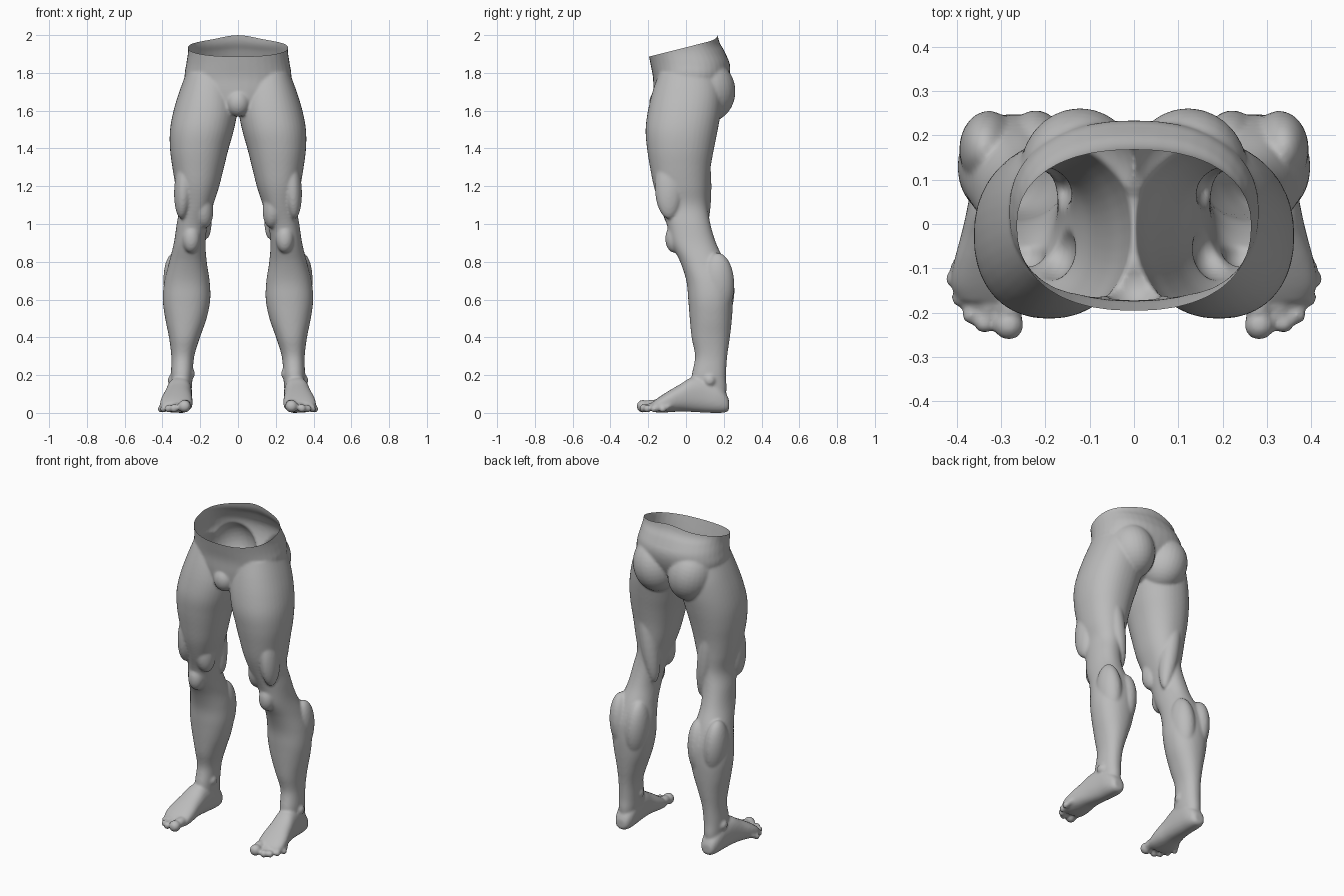
import bpy, bmesh, math
from mathutils import Matrix, Vector

if "Cube" in bpy.data.objects:
    bpy.data.objects.remove(bpy.data.objects["Cube"])

bm = bmesh.new()


def spline(rings, steps=5):
    """Smooth in-between rings (Catmull-Rom)."""
    out = []
    for i in range(len(rings) - 1):
        p = [rings[max(0, min(len(rings) - 1, i + k))] for k in (-1, 0, 1, 2)]
        for s in range(steps):
            t = s / steps
            out.append([0.5 * (2 * b + (c - a) * t + (2 * a - 5 * b + 4 * c - d) * t * t
                               + (3 * b - a - 3 * c + d) * t ** 3) for a, b, c, d in zip(*p)])
    return out + [rings[-1]]


def loft(rings, axis, n=2.2, sides=40, mirror=True):
    """Closed body from rings (position, x min, x max, min, max of third axis)."""
    for side in ((1, -1) if mirror else (1,)):
        loops = []
        for t, x0, x1, b0, b1 in spline(rings):
            loop = []
            for k in range(sides):
                a = 2 * math.pi * k / sides
                c, s = math.cos(a), math.sin(a)
                x = (x0 + x1) / 2 + (x1 - x0) / 2 * math.copysign(abs(c) ** (2 / n), c)
                b = (b0 + b1) / 2 + (b1 - b0) / 2 * math.copysign(abs(s) ** (2 / n), s)
                loop.append(bm.verts.new((side * x, b, t) if axis == 'Z' else (side * x, t, b)))
            loops.append(loop)
        for p, q in zip(loops, loops[1:]):
            for k in range(sides):
                j = (k + 1) % sides
                bm.faces.new((p[k], p[j], q[j], q[k]))
        bm.faces.new(loops[0])
        bm.faces.new(loops[-1])


def blob(center, radii, rot=(0, 0, 0)):
    """Mirrored pair of ellipsoids; rot in degrees."""
    r = Matrix.Identity(4)
    for ang, ax in zip(rot, 'XYZ'):
        r = Matrix.Rotation(math.radians(ang), 4, ax) @ r
    for side in (1, -1):
        m = Matrix.Diagonal((side, 1, 1, 1)) @ Matrix.Translation(center) @ r @ Matrix.Diagonal((*radii, 1))
        bmesh.ops.create_uvsphere(bm, u_segments=28, v_segments=18, radius=1, matrix=m)


# legs: z, inner x, outer x, front y, back y
loft([
    (0.06, .255, .345, .06, .205),
    (0.13, .245, .352, .03, .215),
    (0.20, .240, .355, .03, .212),
    (0.30, .232, .353, .048, .218),
    (0.40, .202, .365, .03, .232),
    (0.50, .167, .385, .02, .243),
    (0.60, .147, .398, .012, .248),
    (0.70, .150, .390, .002, .240),
    (0.80, .165, .365, -.03, .207),
    (0.90, .172, .340, -.078, .160),
    (1.00, .160, .325, -.102, .130),
    (1.10, .132, .310, -.138, .115),
    (1.20, .100, .330, -.170, .120),
    (1.30, .075, .347, -.190, .130),
    (1.40, .050, .360, -.206, .148),
    (1.50, .022, .360, -.214, .168),
    (1.60, .004, .342, -.202, .185),
    (1.70, .010, .312, -.178, .190),
    (1.80, .030, .275, -.145, .170)], 'Z')

# pelvis
loft([(z, -w, w, f, b) for z, w, f, b in (
    (1.58, .05, -.13, .06),
    (1.63, .13, -.165, .14),
    (1.70, .25, -.172, .195),
    (1.78, .282, -.175, .228),
    (1.85, .274, -.188, .232),
    (1.91, .265, -.200, .204),
    (1.96, .266, -.205, .172),
    (2.06, .266, -.210, .160))], 'Z', n=2.3, mirror=False)

blob((.122, .115, 1.705), (.135, .147, .165), (0, 12, 0))       # buttocks
blob((.0, -.13, 1.645), (.066, .065, .075))                      # crotch
blob((.248, -.062, .925), (.048, .048, .075))                    # kneecaps
blob((.19, -.06, 1.10), (.058, .068, .12), (0, 8, 0))            # inner thigh muscles
blob((.287, -.09, 1.20), (.05, .075, .17), (0, -4, 0))           # outer thigh muscles
blob((.222, .165, .65), (.07, .092, .18), (0, -4, 0))            # inner calves
blob((.328, .168, .68), (.066, .088, .17), (0, 4, 0))            # outer calves
blob((.205, .075, 1.2), (.055, .06, .28), (0, 8, 0))             # hamstrings
blob((.25, .105, .21), (.022, .03, .03))                         # inner ankle bones
blob((.350, .125, .175), (.022, .03, .03))                       # outer ankle bones

# feet: y, inner x, outer x, bottom z, top z
loft([
    (.228, .275, .330, .02, .07),
    (.212, .256, .345, .006, .105),
    (.17, .244, .358, .002, .15),
    (.10, .243, .366, .004, .19),
    (.03, .244, .378, .008, .19),
    (-.03, .244, .392, .010, .155),
    (-.09, .240, .408, .006, .120),
    (-.14, .242, .412, .004, .088),
    (-.175, .252, .395, .008, .062)], 'Y', n=2.4)

# toes: tip x, tip y, base x, base y, radius
for tx, ty, bx, by, r in (
        (.283, -.262, .275, -.14, .034),
        (.338, -.247, .312, -.13, .023),
        (.368, -.226, .342, -.12, .021),
        (.393, -.188, .368, -.10, .020),
        (.408, -.143, .388, -.07, .019)):
    tip, base = Vector((tx, ty + r, r + .004)), Vector((bx, by, .05))
    mid, d = (tip + base) / 2, tip - base
    blob(tip, (r, r, r))
    blob(mid, (r * .85, d.length * .62, r * .85),
         (math.degrees(math.atan2(-d.z, -d.y)), 0, math.degrees(math.atan2(d.x, -d.y))))

bmesh.ops.recalc_face_normals(bm, faces=bm.faces)
mesh = bpy.data.meshes.new("lower_body")
bm.to_mesh(mesh)
bm.free()
body = bpy.data.objects.new("lower_body", mesh)
bpy.context.collection.objects.link(body)

# fuse all masses into one skin
rm = body.modifiers.new("fuse", 'REMESH')
rm.mode = 'VOXEL'
rm.voxel_size = .0075
sm = body.modifiers.new("soften", 'SMOOTH')
sm.factor, sm.iterations = .5, 8
skin = bpy.data.meshes.new_from_object(body.evaluated_get(bpy.context.evaluated_depsgraph_get()))
body.modifiers.clear()
body.data = skin

# open the sloping waist and raise the back of its rim
bm = bmesh.new()
bm.from_mesh(skin)
bmesh.ops.bisect_plane(bm, geom=bm.verts[:] + bm.edges[:] + bm.faces[:], plane_co=(0, 0, 1.938),
                       plane_no=(0, -.25, 1), clear_outer=True)
low = min(v.co.z for v in bm.verts)
for v in bm.verts:
    if v.co.z > 1.88 and v.co.y > 0:
        v.co.z += .022 * math.exp(-(v.co.x / .11) ** 2) * min(1, (v.co.z - 1.88) / .09) * min(1, v.co.y / .12)
    v.co.z -= low
for f in bm.faces:
    f.smooth = True
bm.to_mesh(skin)
bm.free()

grey = bpy.data.materials.new("plain_grey")
grey.diffuse_color = (.5, .5, .5, 1)
grey.use_nodes = True
grey.node_tree.nodes["Principled BSDF"].inputs["Base Color"].default_value = grey.diffuse_color
skin.materials.clear()
skin.materials.append(grey)
